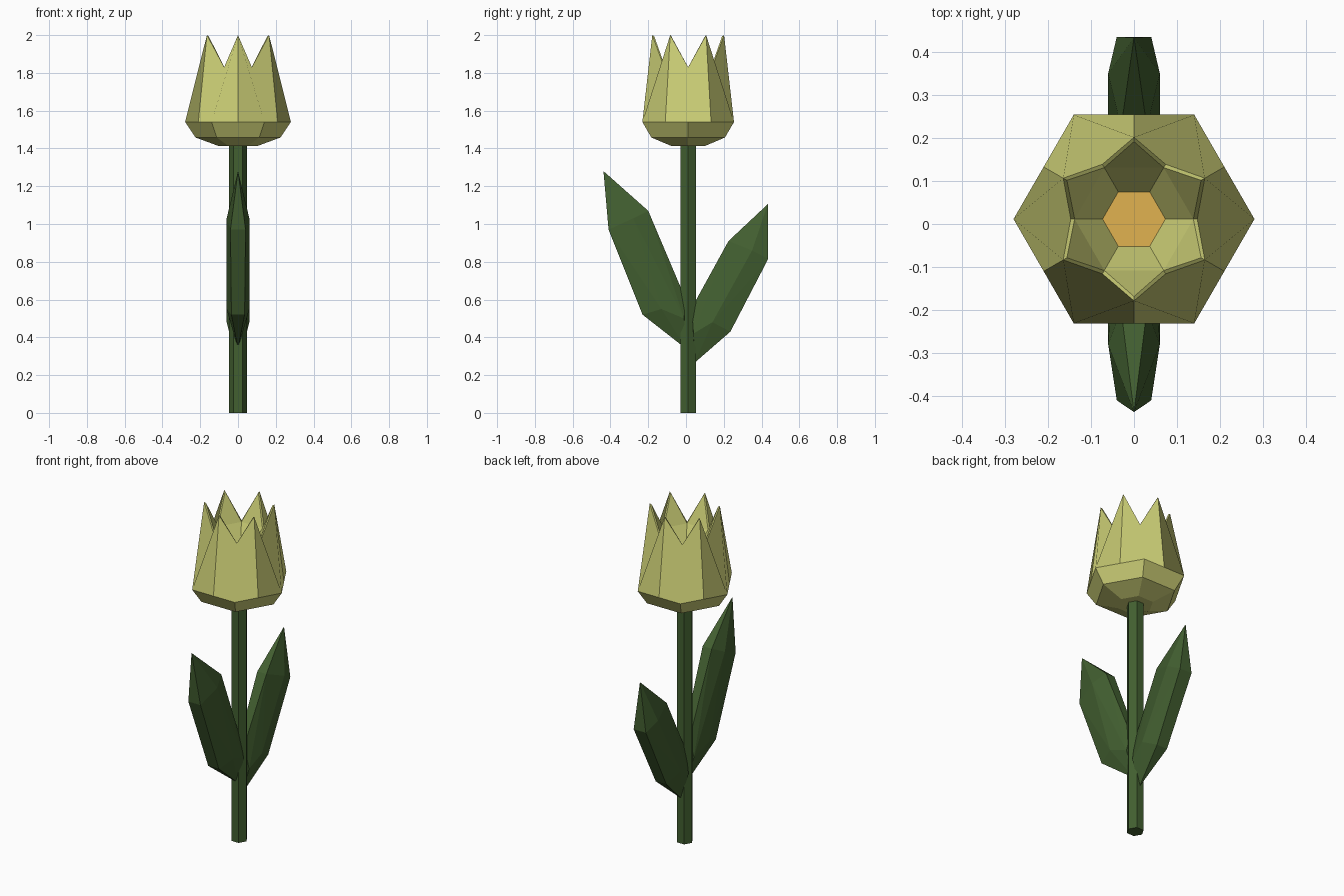
import bpy, bmesh
from math import cos, sin, radians

if "Cube" in bpy.data.objects:
    bpy.data.objects.remove(bpy.data.objects["Cube"])


def material(name, color):
    m = bpy.data.materials.new(name)
    m.diffuse_color = (*color, 1)
    m.use_nodes = True
    m.node_tree.nodes["Principled BSDF"].inputs["Base Color"].default_value = m.diffuse_color
    return m


GREEN = material("leaf_green", (0.055, 0.115, 0.03))
YELLOW = material("petal_yellow", (0.6, 0.62, 0.18))
ORANGE = material("centre_orange", (0.75, 0.45, 0.08))
CY = 0.0115  # flower and stem axis


def finish(name, bm, *mats):
    bmesh.ops.recalc_face_normals(bm, faces=bm.faces)
    mesh = bpy.data.meshes.new(name)
    bm.to_mesh(mesh)
    bm.free()
    for m in mats:
        mesh.materials.append(m)
    ob = bpy.data.objects.new(name, mesh)
    bpy.context.collection.objects.link(ob)
    return ob


def ring(bm, r, z, offset=0):
    return [bm.verts.new((r * cos(radians(60 * i + offset)),
                          CY + r * sin(radians(60 * i + offset)), z)) for i in range(6)]


# Stem: hexagonal rod
bm = bmesh.new()
low, high = ring(bm, 0.047, 0), ring(bm, 0.047, 1.43)
bm.faces.new(low)
bm.faces.new(high)
for i in range(6):
    j = (i + 1) % 6
    bm.faces.new((low[i], low[j], high[j], high[i]))
finish("stem", bm, GREEN)

# Flower: hexagonal cup, pointed petals and hollow centre
bm = bmesh.new()
base = ring(bm, 0.10, 1.412)
cup = ring(bm, 0.225, 1.458)
wide = ring(bm, 0.28, 1.54)
mid = ring(bm, 0.2425, 1.54, 30)
tip = ring(bm, 0.19, 2.0, 30)
valley = ring(bm, 0.147, 1.83)
tip_in = ring(bm, 0.18, 1.995, 30)
valley_in = ring(bm, 0.138, 1.825)
floor = ring(bm, 0.073, 1.72)
bm.faces.new(base)
centre = bm.faces.new(floor)
for i in range(6):
    j, h = (i + 1) % 6, i - 1
    bm.faces.new((base[i], base[j], cup[j], cup[i]))
    bm.faces.new((cup[i], cup[j], wide[j], mid[i], wide[i]))
    bm.faces.new((mid[h], wide[i], mid[i], tip[i], valley[i], tip[h]))
    bm.faces.new((valley[i], tip[i], tip_in[i], valley_in[i]))
    bm.faces.new((tip[i], valley[j], valley_in[j], tip_in[i]))
    bm.faces.new((valley_in[i], tip_in[i], valley_in[j]))
    bm.faces.new((valley_in[i], valley_in[j], floor[j], floor[i]))
centre.material_index = 1
finish("flower", bm, YELLOW, ORANGE)


# Leaves: faceted convex blades, given as (half width, y, z)
def leaf(name, points):
    bm = bmesh.new()
    for w, y, z in points:
        for x in ((-w, w) if w else (0,)):
            bm.verts.new((x, y, z))
    bmesh.ops.convex_hull(bm, input=bm.verts[:])
    loose = [v for v in bm.verts if not v.link_faces]
    bmesh.ops.delete(bm, geom=loose, context='VERTS')
    finish(name, bm, GREEN)


leaf("front_leaf", [
    (0.0, 0.0, 0.34), (0.045, -0.01, 0.50), (0.02, -0.005, 0.61),
    (0.035, -0.23, 0.52), (0.06, -0.13, 0.55), (0.03, -0.20, 1.07),
    (0.04, -0.41, 0.97), (0.06, -0.28, 1.03), (0.0, -0.437, 1.28)])
leaf("back_leaf", [
    (0.0, 0.045, 0.265), (0.045, 0.04, 0.42), (0.02, 0.03, 0.555),
    (0.035, 0.235, 0.43), (0.06, 0.14, 0.48), (0.03, 0.225, 0.91),
    (0.04, 0.435, 0.815), (0.06, 0.35, 0.86), (0.0, 0.433, 1.105)])
